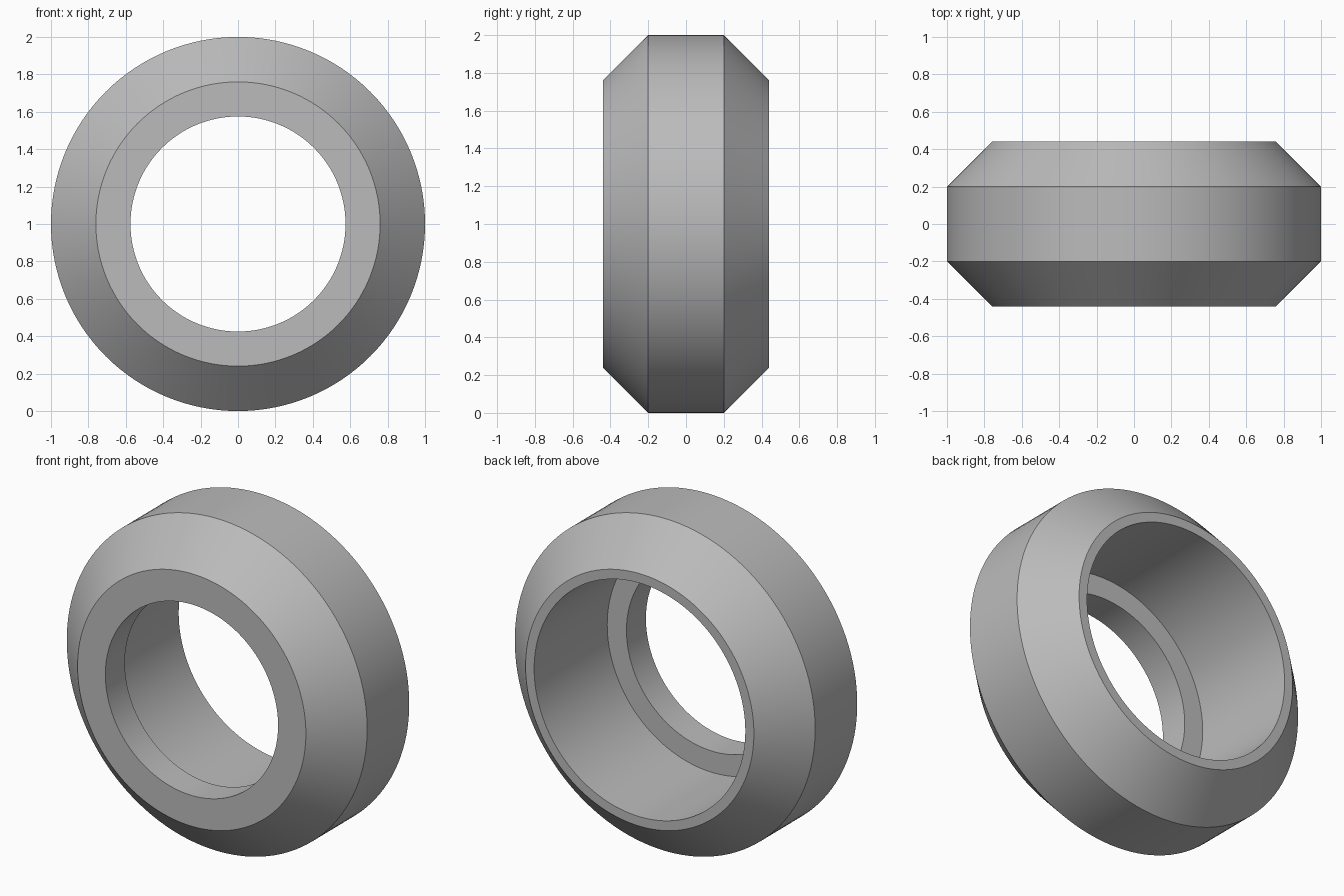
import bpy, bmesh, math
from mathutils import Matrix, Vector

cube = bpy.data.objects.get("Cube")
if cube:
    bpy.data.objects.remove(cube, do_unlink=True)

SEGMENTS = 128

# Plain grey material
grey = bpy.data.materials.new("grey")
grey.use_nodes = True
colour = (0.5, 0.5, 0.5, 1)
grey.diffuse_color = colour
grey.node_tree.nodes["Principled BSDF"].inputs["Base Color"].default_value = colour

# Ring cross-section as (radius, y): bevelled outside, stepped bore inside
profile = [
    (0.575, -0.44), (0.76, -0.44), (1.0, -0.2), (1.0, 0.2),
    (0.76, 0.44), (0.703, 0.44), (0.703, -0.255), (0.575, -0.255),
]

# Revolve the closed section around the y axis
bm = bmesh.new()
verts = [bm.verts.new((r, y, 0)) for r, y in profile]
edges = [bm.edges.new((v, verts[(i + 1) % len(verts)])) for i, v in enumerate(verts)]
bmesh.ops.spin(bm, geom=verts + edges, cent=(0, 0, 0), axis=(0, 1, 0),
               angle=math.tau, steps=SEGMENTS, use_merge=True)
bmesh.ops.remove_doubles(bm, verts=bm.verts, dist=0.0001)
bmesh.ops.recalc_face_normals(bm, faces=bm.faces)
bmesh.ops.transform(bm, matrix=Matrix.Translation(Vector((0, 0, 1))), verts=bm.verts)

mesh = bpy.data.meshes.new("bevelled_ring")
bm.to_mesh(mesh)
bm.free()
mesh.materials.append(grey)
ring = bpy.data.objects.new("bevelled_ring", mesh)
bpy.context.collection.objects.link(ring)

# Smooth round walls, sharp rims
bpy.ops.object.select_all(action="DESELECT")
ring.select_set(True)
bpy.context.view_layer.objects.active = ring
bpy.ops.object.shade_smooth_by_angle(angle=math.radians(30))
